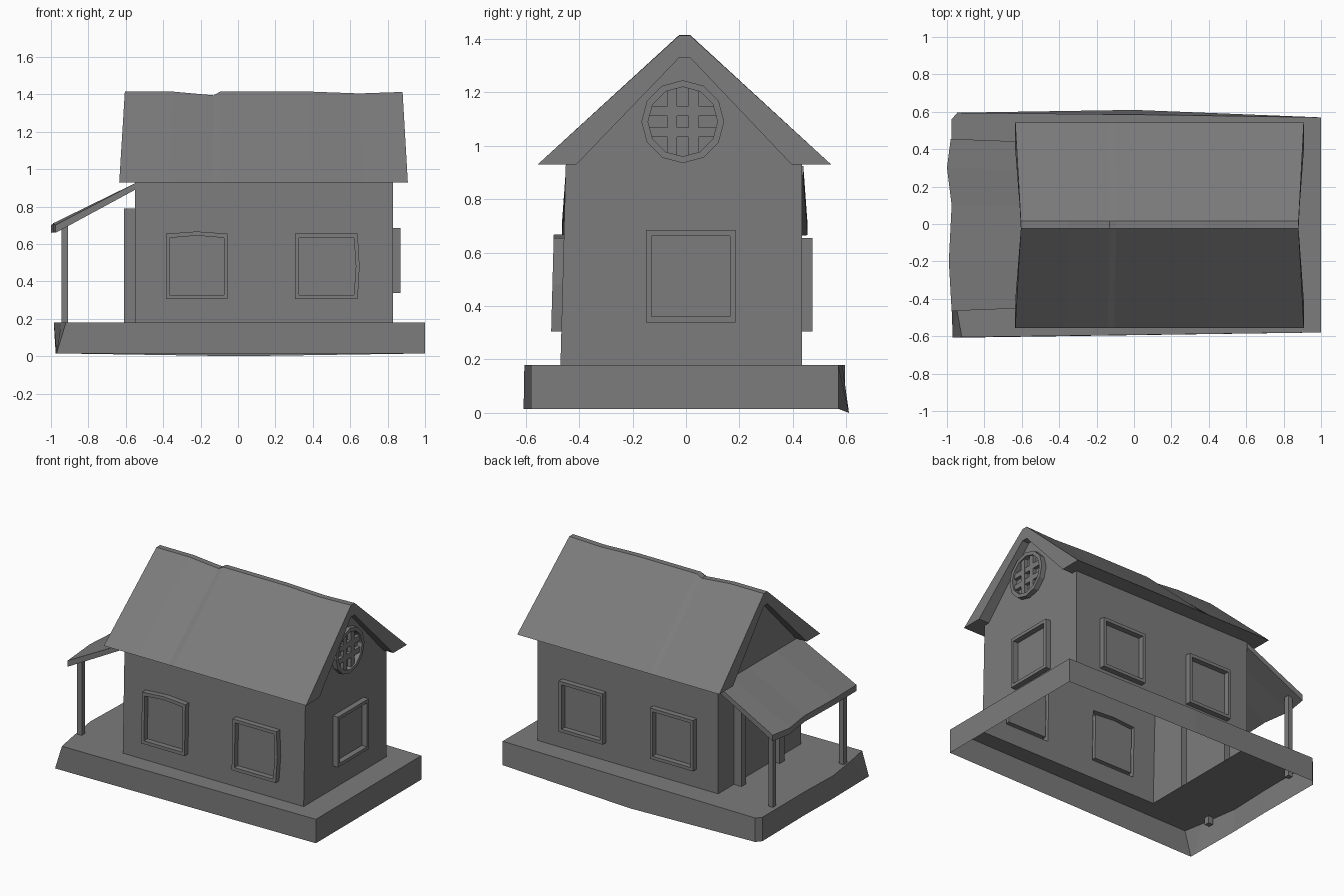
import bpy, bmesh, math

if "Cube" in bpy.data.objects:
    bpy.data.objects.remove(bpy.data.objects["Cube"])

grey = bpy.data.materials.new("dark_grey")
grey.diffuse_color = (.2, .2, .2, 1)
grey.use_nodes = True
grey.node_tree.nodes["Principled BSDF"].inputs["Base Color"].default_value = grey.diffuse_color


def finish(name, bm, fix=True):
    if fix:
        bmesh.ops.recalc_face_normals(bm, faces=bm.faces)
    me = bpy.data.meshes.new(name)
    bm.to_mesh(me)
    bm.free()
    me.materials.append(grey)
    ob = bpy.data.objects.new(name, me)
    bpy.context.collection.objects.link(ob)
    return ob


def skin(bm, rings):
    """Join successive closed rings of points with quads."""
    rows = [[bm.verts.new(p) for p in r] for r in rings]
    for a, b in zip(rows, rows[1:]):
        n = len(a)
        for i in range(n):
            bm.faces.new((a[i], a[(i + 1) % n], b[(i + 1) % n], b[i]))
    return rows


def loft(name, rings):
    bm = bmesh.new()
    rows = skin(bm, rings)
    bm.faces.new(rows[0])
    bm.faces.new(rows[-1])
    return finish(name, bm)


def box(name, x0, x1, y0, y1, z0, z1):
    return loft(name, [[(x0, y0, z), (x1, y0, z), (x1, y1, z), (x0, y1, z)]
                       for z in (z0, z1)])


def fill(bm, loops, normal):
    """Fill flat outlines, leaving inner loops as holes."""
    edges = []
    for lp in loops:
        for i in range(len(lp)):
            pair = (lp[i - 1], lp[i])
            edges.append(bm.edges.get(pair) or bm.edges.new(pair))
    bmesh.ops.triangle_fill(bm, edges=edges, use_beauty=True, normal=normal)


def aim(bm, normal):
    """Point all faces of a panel outwards."""
    bm.normal_update()
    for f in bm.faces:
        if sum(a * b for a, b in zip(f.normal, normal)) < 0:
            f.normal_flip()


def wall(name, outline, openings, place, normal):
    """Wall panel: the borders are open behind, the panes stay flush."""
    bm = bmesh.new()
    make = lambda pts: [bm.verts.new(place(u, v, 0)) for u, v in pts]
    fill(bm, [make(outline)] + [make(o) for o, i, d in openings], normal)
    for o, i, d in openings:
        bm.faces.new(make(i))
    aim(bm, normal)
    finish(name, bm, False)
    for k, (o, i, d) in enumerate(openings):
        frame(f"{name}_frame_{k + 1}", o, i, d, place)


def frame(name, outer, inner, depth, place):
    """Raised border: place(u, v, d) maps flat outlines onto a wall."""
    bm = bmesh.new()
    skin(bm, [[place(u, v, 0) for u, v in outer],
              [place(u, v, depth) for u, v in outer],
              [place(u, v, depth) for u, v in inner],
              [place(u, v, 0) for u, v in inner]])
    return finish(name, bm)


def rect(u0, u1, v0, v1, top=0, side=0):
    um, vm = (u0 + u1) / 2, (v0 + v1) / 2
    return [(u0, v0), (u1, v0), (u1 + side, vm), (u1, v1), (um, v1 + top), (u0, v1)]


def window(u0, u1, v0, v1, top=0, side=0):
    return (rect(u0, u1, v0, v1, top, side),
            rect(u0 + .02, u1 - .02, v0 + .022, v1 - .022, top, side), .038)


X0, X1, YF, YB, ZB, ZT = -0.55, 0.83, -0.47, 0.435, 0.18, 0.93

# Base: open-bottomed skirt and a deck with the house footprint left open
top = [(1, -.58), (-.92, -.605), (-.945, -.47), (-.985, -.2), (-.975, .1),
       (-.975, .56), (-.945, .595), (0, .585), (1, .57)]
low = [(1, -.58), (-.97, -.608), (-.97, -.58), (-.975, -.2), (-.97, .1),
       (-.975, .56), (-.945, .595), (0, .61), (1, .57)]
bm = bmesh.new()
rows = skin(bm, [[(x, y, 0 if y > .6 else .015) for x, y in low],
                 [(x, y, ZB) for x, y in top]])
hole = [bm.verts.new((x, y, ZB)) for x, y in
        [(X0, YF), (X1, YF), (X1, YB), (X0, YB)]]
fill(bm, [rows[1], hole], (0, 0, 1))
finish("base", bm)

# Walls with windows and door, open underneath
long_wall = [(X0, ZB), (X1, ZB), (X1, ZT), (X0, ZT)]
end_wall = [(YF, ZB), (YB, ZB), (YB, ZT), (-.45, ZT)]
wall("front_wall", long_wall,
     [window(-.385, -.055, .305, .655, .012, 0), window(.305, .64, .305, .655, 0, .01)],
     lambda u, v, d: (u, YF + .0267 * (v - ZB) - d, v), (0, -1, 0))
wall("back_wall", long_wall,
     [window(-.385, -.055, .305, .655), window(.305, .64, .305, .655)],
     lambda u, v, d: (u, YB + d, v), (0, 1, 0))
wall("right_wall", end_wall, [window(-.15, .185, .338, .685)],
     lambda u, v, d: (X1 + d, u, v), (1, 0, 0))
S = ZB + .001
door = ([(-.2, S), (-.2, .79), (.265, .79), (.265, S)],
        [(-.15, S), (-.15, .745), (.215, .745), (.215, S)], .06)
wall("door_wall", end_wall, [door], lambda u, v, d: (X0 - d, u, v), (-1, 0, 0))

# Gables
for n, x, s in (("left", X0, -1), ("right", X1, 1)):
    bm = bmesh.new()
    bm.faces.new([bm.verts.new((x, y, z)) for y, z in
                  [(-.45, ZT), (-.41, ZT), (-.025, 1.333), (.015, 1.333), (.395, ZT), (YB, ZT)]])
    aim(bm, (s, 0, 0))
    finish(n + "_gable", bm, False)

# Main roof: chevron section swept along a worn ridge
ridge = [(-.605, 1.415), (-.35, 1.415), (-.13, 1.395), (-.095, 1.415),
         (.38, 1.415), (.65, 1.405), (.88, 1.413)]
rings = []
for x, z in ridge:
    e = -.635 + (x + .605) / 1.485 * 1.543
    rings.append([(e, -.555, ZT), (x, -.025, z), (x, .015, z), (e, .543, ZT),
                  (e, .395, ZT), (x, .015, 1.33), (x, -.025, 1.33), (e, -.41, ZT)])
loft("main_roof", rings)

# Porch roof with an uneven outer edge
rings = []
for y, x, z in [(-.465, -.975, .66), (-.2, -.99, .668), (.1, -.975, .663),
                (.3, -1, .66), (.455, -.98, .665)]:
    yt = y * .965
    rings.append([(X0, yt, .925), (x, y, z + .042), (x, y, z), (X0, yt, .89)])
loft("porch_roof", rings)

# Porch posts
for n, y in (("front", -.385), ("back", .385)):
    box("porch_post_" + n, -.945, -.91, y - .018, y + .018, .13, .7)

# Round gable window: twelve-sided ring and lattice bars
CY, CZ = -.012, 1.09


def ring(r):
    return [(CY + r * math.sin(i * math.pi / 6), CZ + r * math.cos(i * math.pi / 6))
            for i in range(12)]


frame("round_window_ring", ring(.155), ring(.13), .035, lambda u, v, d: (X1 + d, u, v))
for n, o in (("a", -.04), ("b", .04)):
    w, h = .018, .124
    box("lattice_upright_" + n, X1, X1 + .025, CY + o - w, CY + o + w, CZ - h, CZ + h)
    box("lattice_rail_" + n, X1, X1 + .024, CY - h, CY + h, CZ + o - w, CZ + o + w)
